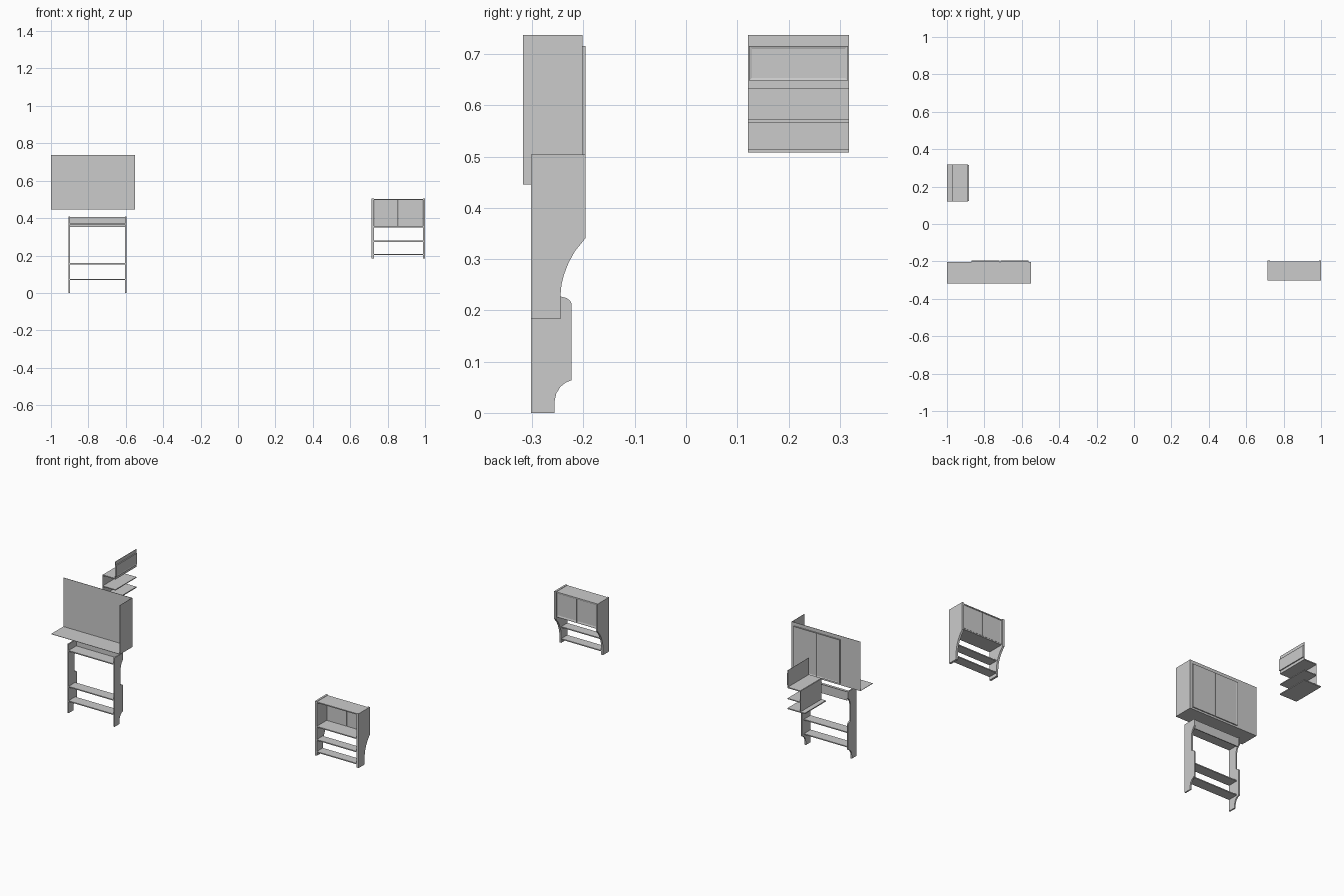
import bpy, bmesh
from mathutils import Vector

if "Cube" in bpy.data.objects:
    bpy.data.objects.remove(bpy.data.objects["Cube"])


def finish(name, bm):
    bmesh.ops.recalc_face_normals(bm, faces=bm.faces)
    me = bpy.data.meshes.new(name)
    bm.to_mesh(me)
    bm.free()
    ob = bpy.data.objects.new(name, me)
    bpy.context.collection.objects.link(ob)
    return ob


def box(name, x, y, z, inset_dir=None):
    """Box from ranges; optionally a shallow recessed panel on one side."""
    bm = bmesh.new()
    bmesh.ops.create_cube(bm, size=1)
    for v in bm.verts:
        for i, r in enumerate((x, y, z)):
            v.co[i] = r[0] if v.co[i] < 0 else r[1]
    bm.normal_update()
    if inset_dir:
        d = Vector(inset_dir)
        faces = [f for f in bm.faces if f.normal.dot(d) > 0.9]
        bmesh.ops.inset_region(bm, faces=faces, thickness=0.008, depth=0)
        bmesh.ops.translate(bm, verts=faces[0].verts, vec=-d * 0.002)
    return finish(name, bm)


def side_board(name, x0, x1, profile):
    """Extrude a y,z outline along x."""
    bm = bmesh.new()
    f = bm.faces.new([bm.verts.new((x0, y, z)) for y, z in profile])
    ext = bmesh.ops.extrude_face_region(bm, geom=[f])
    vs = [g for g in ext['geom'] if isinstance(g, bmesh.types.BMVert)]
    bmesh.ops.translate(bm, verts=vs, vec=(x1 - x0, 0, 0))
    return finish(name, bm)


T = 0.006
BACK = -0.302

# standing shelf frame
low = [(BACK, 0), (-.257, 0), (-.257, .02), (-.253, .038), (-.245, .051),
       (-.235, .059), (-.223, .064), (-.223, .212), (-.226, .219), (-.233, .224),
       (-.245, .227), (-.245, .325), (-.241, .343), (-.233, .358), (-.222, .369),
       (-.222, .408), (BACK, .408)]
for name, x in (("frame_side_left", -.905), ("frame_side_right", -.604)):
    side_board(name, x, x + .008, low)
for i, z in enumerate((.071, .156)):
    box(f"frame_shelf_{i}", (-.897, -.604), (BACK, -.24), (z - T / 2, z + T / 2))
box("frame_top_shelf", (-.897, -.604), (BACK, -.228), (.365, .371))
box("frame_fascia", (-.897, -.604), (-.230, -.225), (.353, .405))

# wall cabinet, open at the rear, top and left end
box("cabinet_face", (-1, -.55), (-.204, -.202), (.446, .737))
box("cabinet_end", (-.552, -.55), (-.318, -.202), (.446, .737))
box("cabinet_floor", (-1, -.55), (-.318, -.202), (.446, .448))
for i, x in enumerate((-.868, -.715)):
    box(f"cabinet_door_{i}", (x, x + .15), (-.202, -.196), (.457, .716), (0, 1, 0))

# hanging cupboard with curved sides
hang = [(BACK, .183), (-.245, .183), (-.245, .228), (-.243, .25), (-.238, .27),
        (-.229, .293), (-.217, .315), (-.196, .341), (-.196, .504), (BACK, .504)]
for name, x in (("cupboard_side_left", .715), ("cupboard_side_right", .988)):
    side_board(name, x, x + .012, hang)
for i, z in enumerate((.205, .276)):
    box(f"cupboard_shelf_{i}", (.727, .988), (BACK, -.246), (z - T / 2, z + T / 2))
box("cupboard_floor", (.727, .988), (BACK, -.204), (.351, .357))
box("cupboard_top", (.727, .988), (BACK, -.2), (.496, .502))
for i, x in enumerate((.729, .859)):
    box(f"cupboard_door_{i}", (x, x + .127), (-.209, -.203), (.357, .496), (0, 1, 0))

# small side shelf unit facing +x
Y = (.121, .318)
box("side_unit_bottom", (-1, -.887), Y, (.508, .514))
box("side_unit_middle_shelf", (-.97, -.887), Y, (.567, .572))
box("side_unit_upper_shelf", (-.97, -.887), Y, (.632, .638))
box("side_unit_back", (-.972, -.97), Y, (.508, .636))
box("side_unit_face", (-.889, -.887), Y, (.638, .737))
box("side_unit_door", (-.887, -.881), (.123, .316), (.648, .716), (1, 0, 0))
